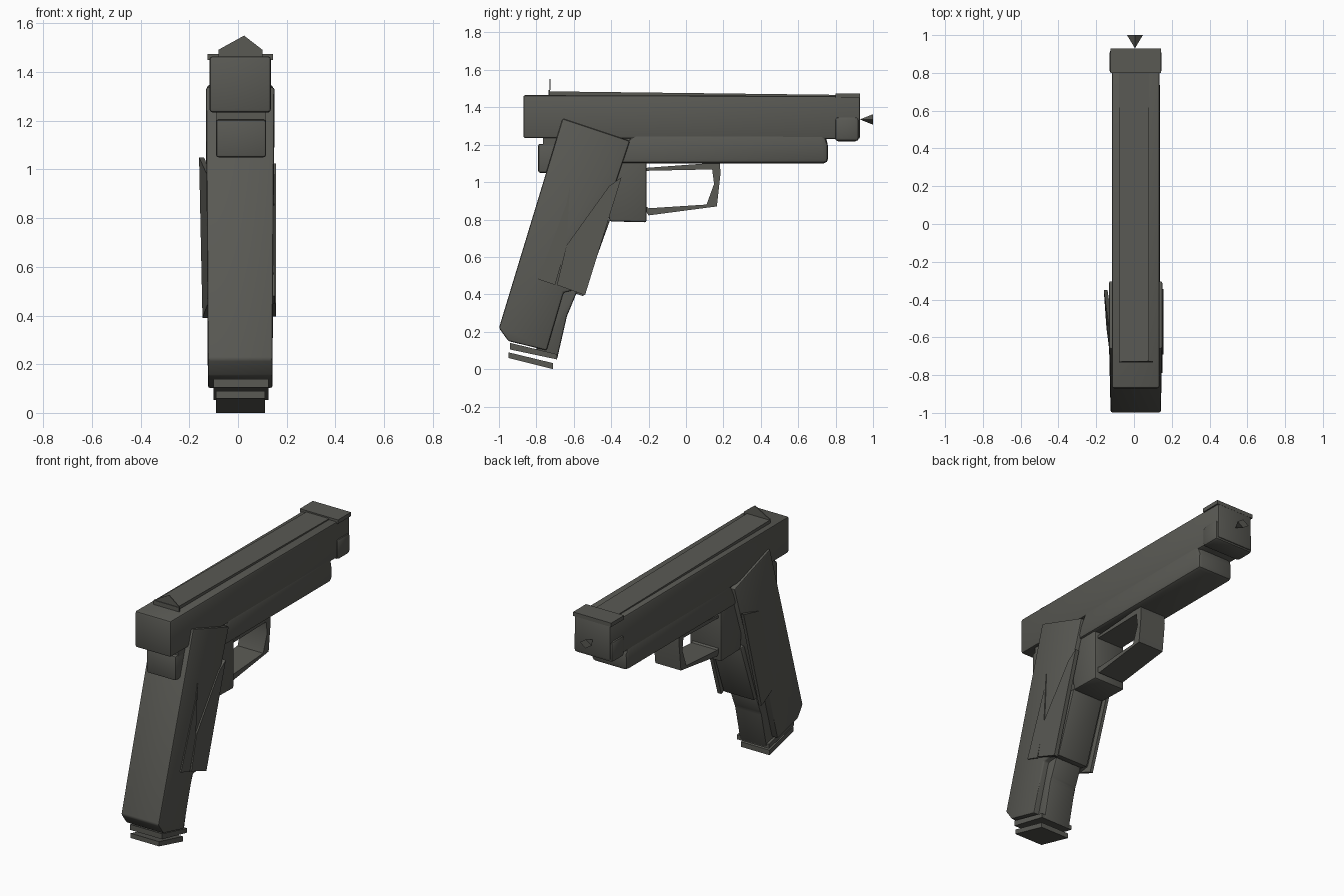
import bpy
import bmesh

cube = bpy.data.objects.get("Cube")
if cube:
    bpy.data.objects.remove(cube, do_unlink=True)

# One dark metal colour for every part
metal = bpy.data.materials.new("dark_gunmetal")
metal.use_nodes = True
colour = (0.10, 0.10, 0.088, 1.0)
metal.diffuse_color = colour
shader = next(n for n in metal.node_tree.nodes if n.type == "BSDF_PRINCIPLED")
shader.inputs["Base Color"].default_value = colour
shader.inputs["Roughness"].default_value = 0.7


def finish(name, bm):
    """Turn a bmesh into a smooth object with sharp edges kept."""
    bmesh.ops.recalc_face_normals(bm, faces=bm.faces)
    mesh = bpy.data.meshes.new(name)
    bm.to_mesh(mesh)
    bm.free()
    mesh.materials.append(metal)
    obj = bpy.data.objects.new(name, mesh)
    bpy.context.collection.objects.link(obj)
    bpy.ops.object.select_all(action="DESELECT")
    obj.select_set(True)
    bpy.context.view_layer.objects.active = obj
    bpy.ops.object.shade_smooth_by_angle(angle=0.7)
    return obj


def prism(name, outline, x0, x1, bevel=0.0, taper=0.0):
    """Extrude a side outline of (y, z) points from x0 to x1."""
    bm = bmesh.new()
    face = bm.faces.new([bm.verts.new((x0, y, z)) for y, z in outline])
    side = bmesh.ops.extrude_face_region(bm, geom=[face])["geom"]
    for v in side:
        if isinstance(v, bmesh.types.BMVert):
            v.co.x = x1
    middle = (x0 + x1) / 2
    for v in bm.verts:
        if v.co.z < 0.6:
            v.co.x += taper if v.co.x < middle else -taper
    if bevel:
        bmesh.ops.bevel(bm, geom=list(bm.edges), offset=bevel, segments=2,
                        profile=0.5, affect="EDGES", clamp_overlap=True)
    return finish(name, bm)


def box(name, y0, y1, z0, z1, x0, x1, bevel=0.0):
    return prism(name, [(y0, z0), (y1, z0), (y1, z1), (y0, z1)], x0, x1, bevel)


# Upper body
prism("slide", [(-0.87, 1.235), (0.93, 1.23), (0.93, 1.46), (-0.87, 1.465)],
      -0.117, 0.135, 0.012)
prism("top_rib", [(-0.73, 1.45), (0.85, 1.45), (0.85, 1.466), (-0.73, 1.485)],
      -0.08, 0.08)
box("muzzle_cap", 0.80, 0.93, 1.45, 1.475, -0.125, 0.143)
box("muzzle_collar", 0.795, 0.925, 1.218, 1.35, -0.13, 0.146, 0.02)
box("rear_sight", -0.734, -0.726, 1.46, 1.492, -0.08, 0.10)

# Pointed rear sight blade
bm = bmesh.new()
blade = bm.faces.new([bm.verts.new((x, -0.73, z))
                      for x, z in ((-0.08, 1.492), (0.10, 1.492), (0.025, 1.55))])
blade_back = bmesh.ops.extrude_face_region(bm, geom=[blade])["geom"]
bmesh.ops.translate(bm, vec=(0, 0.006, 0),
                    verts=[v for v in blade_back if isinstance(v, bmesh.types.BMVert)])
finish("rear_sight_blade", bm)

# Flared muzzle tip
bm = bmesh.new()
tip = bm.verts.new((0.005, 0.93, 1.335))
rim = [bm.verts.new((0.005 + x, 1.0, 1.335 + z))
       for x, z in ((-0.042, 0), (0, -0.028), (0.042, 0), (0, 0.028))]
bm.faces.new(rim)
for i in range(4):
    bm.faces.new((tip, rim[i], rim[(i + 1) % 4]))
finish("muzzle_tip", bm)

# Frame below the slide
prism("dust_cover", [(-0.40, 1.10), (0.76, 1.10), (0.76, 1.20), (0.74, 1.262),
                     (-0.28, 1.262)], -0.115, 0.137, 0.025)
prism("frame_block", [(-0.41, 0.79), (-0.21, 0.785), (-0.21, 1.24), (-0.45, 1.24)],
      -0.10, 0.12, 0.012)
box("rear_tang", -0.79, -0.62, 1.05, 1.205, -0.09, 0.115, 0.01)
box("tang_neck", -0.765, -0.60, 1.19, 1.25, -0.09, 0.115)

# Trigger guard loop
prism("trigger_guard",
      [(-0.23, 1.075), (0.18, 1.105), (0.185, 1.05), (0.165, 0.87),
       (-0.20, 0.822), (-0.26, 0.91), (-0.20, 0.86), (0.11, 0.88),
       (0.15, 0.99), (0.14, 1.068), (-0.23, 1.06)], -0.08, 0.10)

# Grip with magazine showing through the lower front
prism("grip", [(-0.66, 1.34), (-0.30, 1.22), (-0.565, 0.43), (-0.655, 0.41),
               (-0.745, 0.10), (-0.95, 0.15), (-1.0, 0.22)],
      -0.132, 0.15, 0.01, taper=0.008)
prism("magazine", [(-0.80, 0.45), (-0.58, 0.42), (-0.625, 0.31), (-0.635, 0.29),
                   (-0.69, 0.05), (-0.80, 0.09)], -0.085, 0.105, 0.02)
prism("front_strap", [(-0.46, 0.80), (-0.405, 0.80), (-0.545, 0.41), (-0.62, 0.43)],
      -0.10, 0.12, 0.01)
prism("magazine_lip", [(-0.94, 0.14), (-0.69, 0.08), (-0.69, 0.052), (-0.94, 0.105)],
      -0.10, 0.125)
prism("base_plate", [(-0.95, 0.09), (-0.71, 0.032), (-0.71, 0.0), (-0.95, 0.06)],
      -0.09, 0.11)

# Side panels of the grip
prism("left_grip_panel", [(-0.41, 0.98), (-0.345, 1.025), (-0.54, 0.395),
                          (-0.69, 0.45), (-0.64, 0.66)], 0.13, 0.156)
prism("left_grip_inlay", [(-0.62, 0.98), (-0.64, 0.88), (-0.79, 0.48), (-0.70, 0.45),
                          (-0.64, 0.66)], 0.14, 0.152)
bm = bmesh.new()
outer = [(-0.16, -0.35, 1.05), (-0.146, -0.55, 0.39),
         (-0.124, -0.72, 0.45), (-0.128, -0.58, 0.98)]
panel = bm.faces.new([bm.verts.new(p) for p in outer])
inner = bmesh.ops.extrude_face_region(bm, geom=[panel])["geom"]
bmesh.ops.translate(bm, vec=(0.02, 0, 0),
                    verts=[v for v in inner if isinstance(v, bmesh.types.BMVert)])
finish("right_grip_panel", bm)
